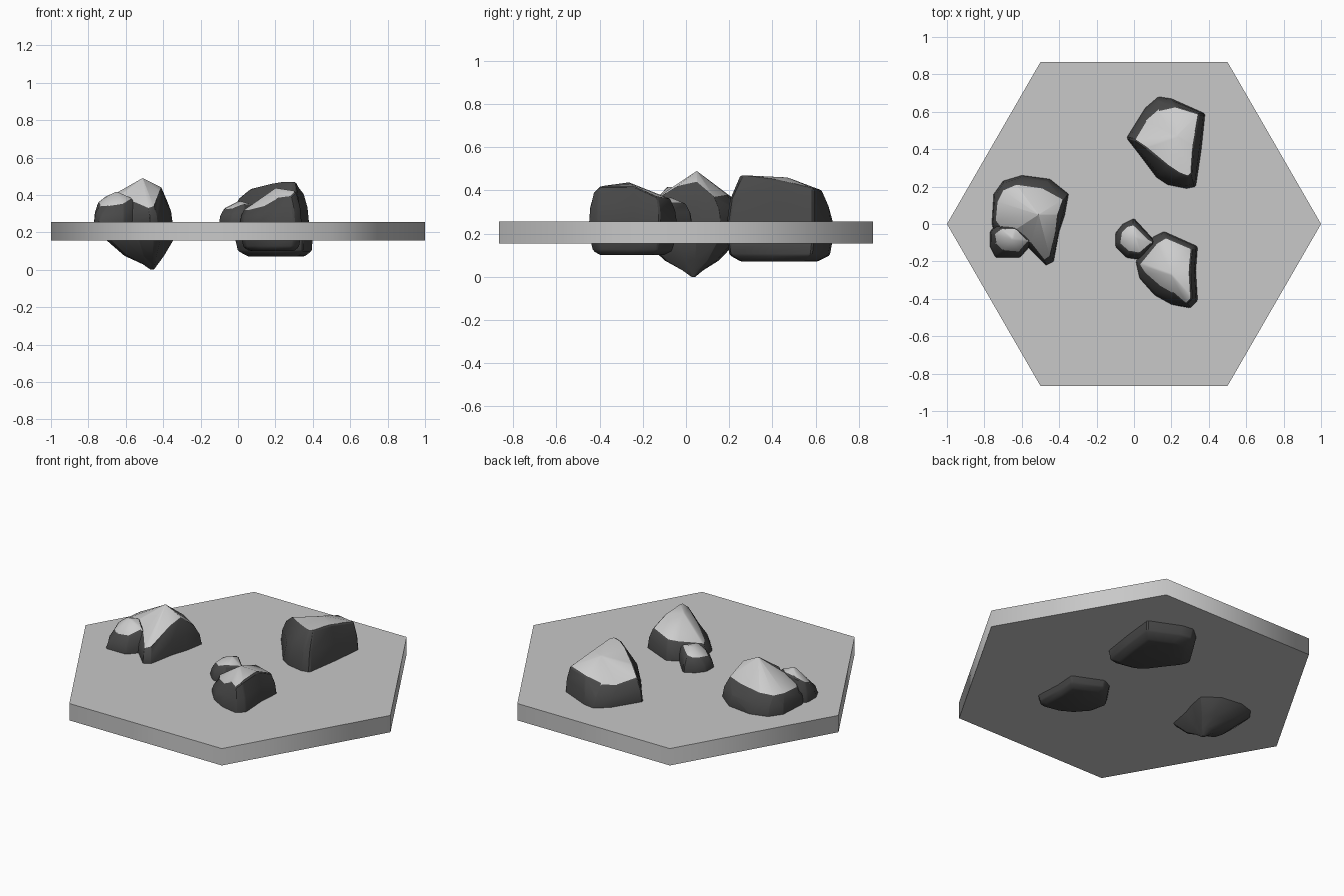
import bpy
import bmesh
import math
from mathutils import Vector

default_cube = bpy.data.objects.get("Cube")
if default_cube:
    bpy.data.objects.remove(default_cube, do_unlink=True)


def make_material(name, grey):
    colour = (grey, grey, grey, 1)
    material = bpy.data.materials.new(name)
    material.use_nodes = True
    material.diffuse_color = colour
    material.node_tree.nodes["Principled BSDF"].inputs["Base Color"].default_value = colour
    return material


plate_grey = make_material("plate grey", 0.58)
dark_stone = make_material("dark stone", 0.065)
pale_stone = make_material("pale stone", 0.61)

GROUND = 0.255
BEVEL = 0.007


def smooth(obj, degrees):
    bpy.ops.object.select_all(action='DESELECT')
    obj.select_set(True)
    bpy.context.view_layer.objects.active = obj
    bpy.ops.object.shade_smooth_by_angle(angle=math.radians(degrees))


def rock(name, profile, peak, levels):
    """profile: ground x, y and rim x, y, z going round, in hundredths.
    levels: z, scale and x shift of each ring under the ground, downwards."""
    ground = [Vector((p[0] / 100, p[1] / 100, GROUND)) for p in profile]
    rim = [Vector(p[2:]) / 100 for p in profile]
    centre = sum(ground, Vector()) / len(ground)

    # Rings from rim to foot, with a slightly bulging wall
    rings = [rim]
    middle = []
    for g, r in zip(ground, rim):
        bulge = g.lerp(r, 0.25)
        bulge.z = g.z + (r.z - g.z) * 0.5
        middle.append(bulge)
    rings += [middle, ground]
    for z, scale, shift in levels:
        ring = []
        for g in ground:
            point = centre + (g - centre) * scale
            ring.append(Vector((point.x + shift, point.y, z)))
        rings.append(ring)

    bm = bmesh.new()
    loops = [[bm.verts.new(p) for p in ring] for ring in rings]
    count = len(profile)
    top = bm.verts.new(Vector(peak) / 100)
    for i in range(count):
        j = (i + 1) % count
        # Pale crown facets meet at the peak
        crown = bm.faces.new((loops[0][i], loops[0][j], top))
        crown.material_index = 1
        # Dark walls
        for upper, lower in zip(loops, loops[1:]):
            bm.faces.new((upper[j], upper[i], lower[i], lower[j]))
    bm.faces.new(list(reversed(loops[-1])))
    bmesh.ops.recalc_face_normals(bm, faces=bm.faces[:])

    # Chipped edges
    sharp = [e for e in bm.edges if e.calc_face_angle(0) > math.radians(28)]
    bmesh.ops.bevel(bm, geom=sharp, offset=BEVEL, segments=1, profile=0.5,
                    affect='EDGES', material=-1, clamp_overlap=True)

    mesh = bpy.data.meshes.new(name)
    bm.to_mesh(mesh)
    bm.free()
    mesh.materials.append(dark_stone)
    mesh.materials.append(pale_stone)
    obj = bpy.data.objects.new(name, mesh)
    bpy.context.collection.objects.link(obj)
    smooth(obj, 28)
    return obj


# Hexagonal ground plate
bpy.ops.mesh.primitive_cylinder_add(vertices=6, radius=1, depth=0.1,
                                    location=(0, 0, GROUND - 0.05),
                                    rotation=(0, 0, math.pi / 6))
plate = bpy.context.object
plate.name = "ground_plate"
plate.data.materials.append(plate_grey)
smooth(plate, 70)

# Rock at the back
rock("back_rock", [
    (38, 59, 35, 59, 41),
    (20, 67, 22, 63, 40),
    (13, 68, 13, 61, 37),
    (6, 62, 6, 55, 36),
    (-4, 46, 0, 45, 38),
    (3, 37, 6, 41, 43),
    (12, 25, 18, 31, 46),
    (18, 21, 24, 27, 47),
    (28, 19, 29, 25, 47),
    (33, 20, 31, 27, 47),
    (36, 40, 32, 42, 45),
], (23, 47, 46), [(0.17, 1, 0.02), (0.1, 0.95, 0.025), (0.07, 0.72, 0.03)])

# Tall rock on the right
rock("right_rock", [
    (-35, 16, -38, 13, 37),
    (-45, 24, -49, 19, 38),
    (-60, 26, -63, 21, 37),
    (-70, 23, -70, 18, 36),
    (-75, 16, -73, 12, 36),
    (-76, 0, -74, 2, 36),
    (-73, -10, -68, -6, 36),
    (-56, -13, -55, -10, 36),
    (-47, -22, -48, -19, 33),
    (-43, -20, -45, -17, 34),
    (-40, -4, -42, -4, 42),
    (-37, 5, -41, 5, 44),
], (-51, 5, 49), [(0.155, 0.86, 0.03), (0.075, 0.52, 0.05),
                  (0.03, 0.2, 0.08), (0, 0.04, 0.09)])

# Small rock leaning on the tall one
rock("right_small_rock", [
    (-54, -10, -56, -9, 38),
    (-62, 0, -63, -2, 40),
    (-73, 0, -71, -2, 39),
    (-77, -4, -75, -5, 36),
    (-77, -12, -74, -10, 34),
    (-74, -18, -70, -14, 34),
    (-61, -18, -61, -15, 35),
], (-65, -8, 42), [(0.2, 0.9, 0)])

# Rock at the front
rock("front_rock", [
    (34, -12, 31, -13, 37),
    (16, -4, 17, -7, 36),
    (10, -7, 12, -10, 35),
    (1, -20, 3, -21, 32),
    (3, -29, 6, -26, 32),
    (11, -38, 14, -33, 34),
    (20, -43, 21, -37, 38),
    (30, -45, 28, -43, 39),
    (34, -41, 31, -40, 42),
    (33, -25, 30, -24, 42),
], (20, -27, 44), [(0.17, 0.97, 0), (0.12, 0.9, 0), (0.1, 0.72, 0)])

# Small rock beside the front one
rock("front_small_rock", [
    (12, -10, 10, -10, 34),
    (0, 3, 0, 0, 34),
    (-6, 0, -4, -1, 33),
    (-10, -5, -7, -4, 33),
    (-10, -12, -8, -10, 32),
    (-4, -18, -2, -15, 33),
    (3, -19, 3, -16, 35),
], (1, -7, 37), [(0.2, 0.9, 0)])
